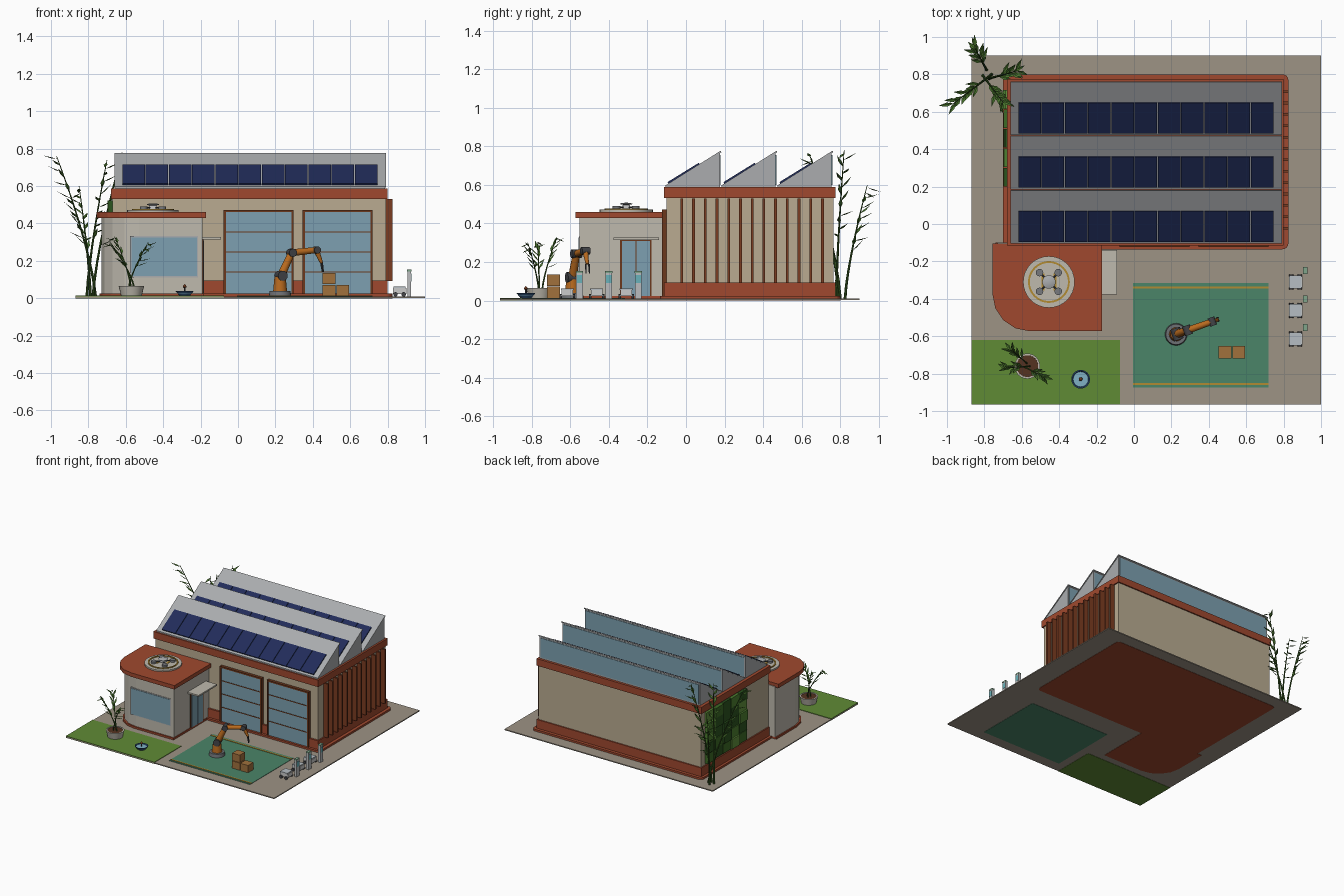
import bpy, bmesh, math, random
from math import sin, cos, pi
from mathutils import Vector

if "Cube" in bpy.data.objects:
    bpy.data.objects.remove(bpy.data.objects["Cube"])

random.seed(4)
mats = {}

def paint(ob, hexcol):
    if not hexcol:
        return
    if hexcol not in mats:
        m = bpy.data.materials.new("colour_" + hexcol)
        rgb = [(int(hexcol[i:i + 2], 16) / 255) ** 2.2 for i in (0, 2, 4)]
        m.diffuse_color = (*rgb, 1)
        m.use_nodes = True
        m.node_tree.nodes["Principled BSDF"].inputs["Base Color"].default_value = m.diffuse_color
        mats[hexcol] = m
    ob.data.materials.append(mats[hexcol])

def finish(name, bm, col, smooth=False):
    bmesh.ops.recalc_face_normals(bm, faces=bm.faces)
    me = bpy.data.meshes.new(name)
    bm.to_mesh(me)
    bm.free()
    if smooth:
        me.shade_smooth()
        me.set_sharp_from_angle(angle=0.6)
    ob = bpy.data.objects.new(name, me)
    bpy.context.collection.objects.link(ob)
    paint(ob, col)
    return ob

def prism(name, pts, a, b, axis, col=None):
    """Extrude a 2D profile: axis 'z' takes (x, y) points, axis 'x' takes (y, z)."""
    bm = bmesh.new()
    put = (lambda p, t: (p[0], p[1], t)) if axis == 'z' else (lambda p, t: (t, p[0], p[1]))
    lo = [bm.verts.new(put(p, a)) for p in pts]
    hi = [bm.verts.new(put(p, b)) for p in pts]
    bm.faces.new(lo)
    bm.faces.new(hi)
    for i in range(len(pts)):
        j = (i + 1) % len(pts)
        bm.faces.new((lo[i], lo[j], hi[j], hi[i]))
    return finish(name, bm, col)

def box(name, x0, x1, y0, y1, z0, z1, col=None):
    return prism(name, [(x0, y0), (x1, y0), (x1, y1), (x0, y1)], z0, z1, 'z', col)

def add_tube(bm, p, q, r1, r2, n):
    d = Vector(q) - Vector(p)
    mat = d.to_track_quat('Z', 'Y').to_matrix().to_4x4()
    mat.translation = (Vector(p) + Vector(q)) / 2
    bmesh.ops.create_cone(bm, cap_ends=True, segments=n, radius1=r1, radius2=r2,
                          depth=d.length, matrix=mat)

def tube(name, p, q, r1, r2=None, col=None, n=24):
    bm = bmesh.new()
    add_tube(bm, p, q, r1, r1 if r2 is None else r2, n)
    return finish(name, bm, col, True)

def rounded(x0, x1, y0, y1, radii, n=4):
    """Rectangle outline with a radius per corner: front left, front right, back right, back left."""
    out = []
    for k, (x, y, sx, sy) in enumerate([(x0, y0, 1, 1), (x1, y0, -1, 1), (x1, y1, -1, -1), (x0, y1, 1, -1)]):
        r = radii[k]
        for i in range(n + 1 if r else 1):
            t = pi + k * pi / 2 + i * pi / 2 / n
            out.append((x + sx * r + r * cos(t), y + sy * r + r * sin(t)) if r else (x, y))
    return out

def lathe(name, cx, cy, profile, col, n=24):
    bm = bmesh.new()
    vs = [bm.verts.new((cx + r, cy, z)) for r, z in profile]
    es = [bm.edges.new(vs[i:i + 2]) for i in range(len(vs) - 1)]
    bmesh.ops.spin(bm, geom=vs + es, cent=(cx, cy, 0), axis=(0, 0, 1), angle=2 * pi, steps=n)
    bmesh.ops.remove_doubles(bm, verts=bm.verts, dist=1e-5)
    return finish(name, bm, col, True)

TAN, BRICK, WOOD, GLASS = "B8AA90", "9E4A32", "6B3A22", "7C9FAF"
STEEL, CREAM, DARK, GOLD = "A9ABAD", "BDB8AC", "45464A", "B08A35"

# Ground, lawn and work yard
box("ground", -0.87, 1.0, -0.965, 0.9, 0.002, 0.01, "9C9284")
box("lawn", -0.87, -0.075, -0.965, -0.62, 0, 0.014, "608A38")
box("work_yard", -0.005, 0.72, -0.875, -0.315, 0, 0.013, "4C8468")
for y in (-0.34, -0.855):
    box("yard_stripe", -0.005, 0.72, y - 0.006, y + 0.006, 0.012, 0.016, GOLD)

# Main hall: slab, plinth, walls, parapet band
prism("hall_slab", rounded(-0.70, 0.825, -0.135, 0.80, [0.03] * 4), 0, 0.025, 'z', BRICK)
box("hall_plinth", -0.68, 0.80, -0.115, 0.775, 0.02, 0.095, BRICK)
box("hall_walls", -0.67, 0.79, -0.10, 0.765, 0.09, 0.54, TAN)
box("parapet_band", -0.68, 0.80, -0.115, 0.775, 0.532, 0.588, BRICK)

# Sawtooth roof with back glazing and solar panels
for i in range(3):
    y0 = -0.105 + i * 0.29
    y1, z0, z1 = y0 + 0.28, 0.592, 0.765
    prism("roof_tooth", [(y0, 0.585), (y1, 0.585), (y1, z1), (y0, z0)], -0.655, 0.785, 'x', STEEL)
    prism("roof_sheet", [(y0, z0), (y1 + 0.008, z1 + 0.004), (y1 + 0.005, z1 + 0.012), (y0, z0 + 0.006)],
          -0.66, 0.79, 'x', STEEL)
    box("roof_glazing", -0.645, 0.775, y1 - 0.002, y1 + 0.004, 0.60, 0.755, GLASS)
    slope = lambda t, h: (y0 + t * 0.28 - h * 0.52, z0 + t * 0.173 + h * 0.85)
    for k in range(11):
        x = -0.62 + k * 0.1243
        prism("solar_panel", [slope(0.06, 0.004), slope(0.64, 0.004), slope(0.64, 0.014), slope(0.06, 0.014)],
              x + 0.002, x + 0.1223, 'x', "26305A")

# Vertical fins on the right wall
for k in range(13):
    y = -0.022 + k * 0.0608
    box("wall_fin", 0.785, 0.827, y - 0.007, y + 0.007, 0.092, 0.53, "7A3E26")

# Planted wall on the left side
for r in range(5):
    for c in range(5):
        y, z = 0.20 + c * 0.104, 0.11 + r * 0.083
        box("green_wall_tile", -0.685 - random.random() * 0.017, -0.665, y, y + 0.1, z, z + 0.08,
            random.choice(["3F6B2A", "4E7F33", "2F5524", "62913E"]))

# Two garage doors
for x0, x1 in ((-0.077, 0.298), (0.345, 0.72)):
    box("garage_glass", x0 + 0.006, x1 - 0.006, -0.118, -0.095, 0.02, 0.462, GLASS)
    for x in (x0, x1 - 0.012):
        box("garage_jamb", x, x + 0.012, -0.124, -0.095, 0.02, 0.472, WOOD)
    box("garage_lintel", x0, x1, -0.124, -0.095, 0.46, 0.472, WOOD)
    for z in (0.022, 0.14, 0.248, 0.355):
        box("garage_rail", x0, x1, -0.121, -0.095, z - 0.003, z + 0.003, WOOD)

# Office annex with rounded corner, window, door and canopy
prism("annex_base", rounded(-0.74, -0.185, -0.562, -0.10, [0.2, 0, 0, 0]), 0, 0.025, 'z', BRICK)
prism("annex_walls", rounded(-0.73, -0.19, -0.552, -0.10, [0.2, 0, 0, 0]), 0.02, 0.435, 'z', CREAM)
prism("annex_roof", rounded(-0.757, -0.17, -0.573, -0.105, [0.2, 0, 0, 0]), 0.428, 0.46, 'z', BRICK)
box("annex_window_frame", -0.577, -0.213, -0.555, -0.54, 0.112, 0.332, STEEL)
box("annex_window", -0.57, -0.22, -0.558, -0.54, 0.118, 0.326, GLASS)
box("annex_door_frame", -0.20, -0.185, -0.342, -0.178, 0.022, 0.318, WOOD)
for y in (-0.333, -0.257):
    box("annex_door_leaf", -0.20, -0.181, y, y + 0.07, 0.025, 0.308, GLASS)
box("door_canopy", -0.19, -0.09, -0.377, -0.14, 0.315, 0.327, CREAM)

# Landing pad and small quadcopter on the annex roof
px, py = -0.455, -0.31
tube("pad_disc", (px, py, 0.458), (px, py, 0.472), 0.138, None, CREAM, 32)
lathe("pad_ring", px, py, [(0.102, 0.470), (0.102, 0.478), (0.112, 0.478), (0.112, 0.470)], GOLD, 32)
for s in (-1, 1):
    box("pad_mark", px + s * 0.032 - 0.008, px + s * 0.032 + 0.008, py - 0.045, py + 0.045, 0.47, 0.4745, GOLD)
box("drone_body", px - 0.02, px + 0.02, py - 0.02, py + 0.02, 0.478, 0.496, "D5D5D2")
lathe("drone_dome", px, py, [(0.0, 0.508), (0.022, 0.506), (0.036, 0.501), (0.022, 0.497), (0, 0.496)], STEEL)
for sx in (-1, 1):
    for sy in (-1, 1):
        a = (px + sx * 0.05, py + sy * 0.05)
        tube("drone_arm", (px, py, 0.484), (*a, 0.484), 0.005, None, DARK, 8)
        tube("drone_rotor", (*a, 0.474), (*a, 0.49), 0.02, None, "77797D", 16)

# Robot arm, bending in one vertical plane
ux, uy = cos(0.34), sin(0.34)
def arm(d, z, side=0.0):
    return (0.225 + d * ux - side * uy, -0.59 + d * uy + side * ux, z)
tube("robot_base", arm(0, 0.01), arm(0, 0.04), 0.06, 0.055, "6E7074")
tube("robot_column", arm(0, 0.04), arm(0, 0.115), 0.037, 0.03, "B86A24")
joints = [(0.005, 0.12, 0.027), (0.065, 0.243, 0.022), (0.205, 0.258, 0.019), (0.235, 0.19, 0.010)]
for (d0, z0, r0), (d1, z1, r1) in zip(joints, joints[1:]):
    tube("robot_link", arm(d0, z0), arm(d1, z1), r0 * 0.85, r1 * 0.85, "B86A24", 12)
for d, z, r in joints[:3]:
    tube("robot_joint", arm(d, z, -r * 1.2), arm(d, z, r * 1.2), r, None, DARK, 16)
for s in (-0.009, 0.009):
    tube("robot_gripper", arm(0.235, 0.19, s), arm(0.243, 0.14, s), 0.005, 0.003, DARK, 8)

# Crates
for x, z in ((0.452, 0.012), (0.526, 0.012), (0.452, 0.076)):
    box("crate", x, x + 0.068, -0.72, -0.652, z, z + 0.06, "A0703F")

# Delivery carts with charging posts
for y in (-0.31, -0.463, -0.615):
    box("cart_body", 0.828, 0.9, y - 0.03, y + 0.03, 0.024, 0.056, "C4C6C8")
    box("cart_lid", 0.832, 0.896, y - 0.034, y + 0.034, 0.054, 0.062, "B4BCC2")
    for x in (0.842, 0.886):
        for s in (-1, 1):
            tube("cart_wheel", (x, y + s * 0.028, 0.021), (x, y + s * 0.04, 0.021), 0.012, None, DARK, 12)
    box("charging_post", 0.905, 0.926, y + 0.045, y + 0.08, 0.01, 0.152, "B9BBBD")
    box("charger_screen", 0.925, 0.928, y + 0.049, y + 0.076, 0.09, 0.132, "68B0B8")
    box("charger_cap", 0.904, 0.927, y + 0.044, y + 0.081, 0.143, 0.153, "7FA58A")

# Planter and water bowl on the lawn
lathe("planter", -0.57, -0.76, [(0, 0.01), (0.055, 0.01), (0.068, 0.066), (0.058, 0.066), (0.056, 0.05)], CREAM)
tube("planter_soil", (-0.57, -0.76, 0.045), (-0.57, -0.76, 0.062), 0.06, None, "553626")
lathe("bowl", -0.285, -0.83, [(0, 0.01), (0.025, 0.01), (0.05, 0.04), (0.044, 0.04), (0.035, 0.025)], "35567E")
tube("bowl_water", (-0.285, -0.83, 0.025), (-0.285, -0.83, 0.034), 0.038, 0.043, "7FB0C4")
tube("bowl_spout", (-0.285, -0.83, 0.03), (-0.285, -0.83, 0.055), 0.005, None, DARK, 8)
lathe("bowl_bud", -0.285, -0.83, [(0, 0.052), (0.01, 0.06), (0.008, 0.068), (0, 0.076)], WOOD, 12)

# Bamboo: jointed leaning stalks with folded pointed leaves
def bamboo(name, base, tips, r, leaf, count):
    stalks, leaves = bmesh.new(), bmesh.new()
    for i, tip in enumerate(tips):
        b = Vector(base) + Vector((cos(i * 1.7), sin(i * 1.7), 0)) * r * 3
        t = Vector(tip)
        def at(u):
            p = b.lerp(t, u ** 1.35)
            p.z = b.z + (t.z - b.z) * u
            return p
        for k in range(8):
            add_tube(stalks, at(k / 8), at((k + 1) / 8), r * (1 - k / 11), r * (0.85 - k / 11), 8)
        lean = math.atan2(t.y - b.y, t.x - b.x)
        for k in range(count):
            p = at(0.42 + 0.56 * k / (count - 1))
            a = lean + (1 if k % 2 else -1) * random.uniform(0.15, 0.9)
            d = Vector((cos(a), sin(a), random.uniform(0.2, 1.1))).normalized()
            if p.z + d.z * leaf > t.z + 0.01:
                d.z = -0.3
            side = d.cross(Vector((0, 0, 1))).normalized() * leaf * 0.13
            mid = p + d * leaf * 0.45
            v = [leaves.verts.new(q) for q in (p, mid + side, p + d * leaf, mid - side,
                                               mid - Vector((0, 0, leaf * 0.06)))]
            for j in range(4):
                leaves.faces.new((v[j], v[(j + 1) % 4], v[4]))
    finish(name + "_stalks", stalks, "3A5A26", True)
    finish(name + "_leaves", leaves, "4A7230")

bamboo("corner_bamboo", (-0.785, 0.80, 0.005),
       [(-0.97, 0.64, 0.76), (-0.85, 0.94, 0.60), (-0.70, 0.65, 0.74), (-0.62, 0.82, 0.78)], 0.008, 0.085, 13)
bamboo("planter_bamboo", (-0.57, -0.76, 0.055),
       [(-0.69, -0.77, 0.31), (-0.66, -0.67, 0.33), (-0.48, -0.82, 0.30)], 0.005, 0.065, 11)
